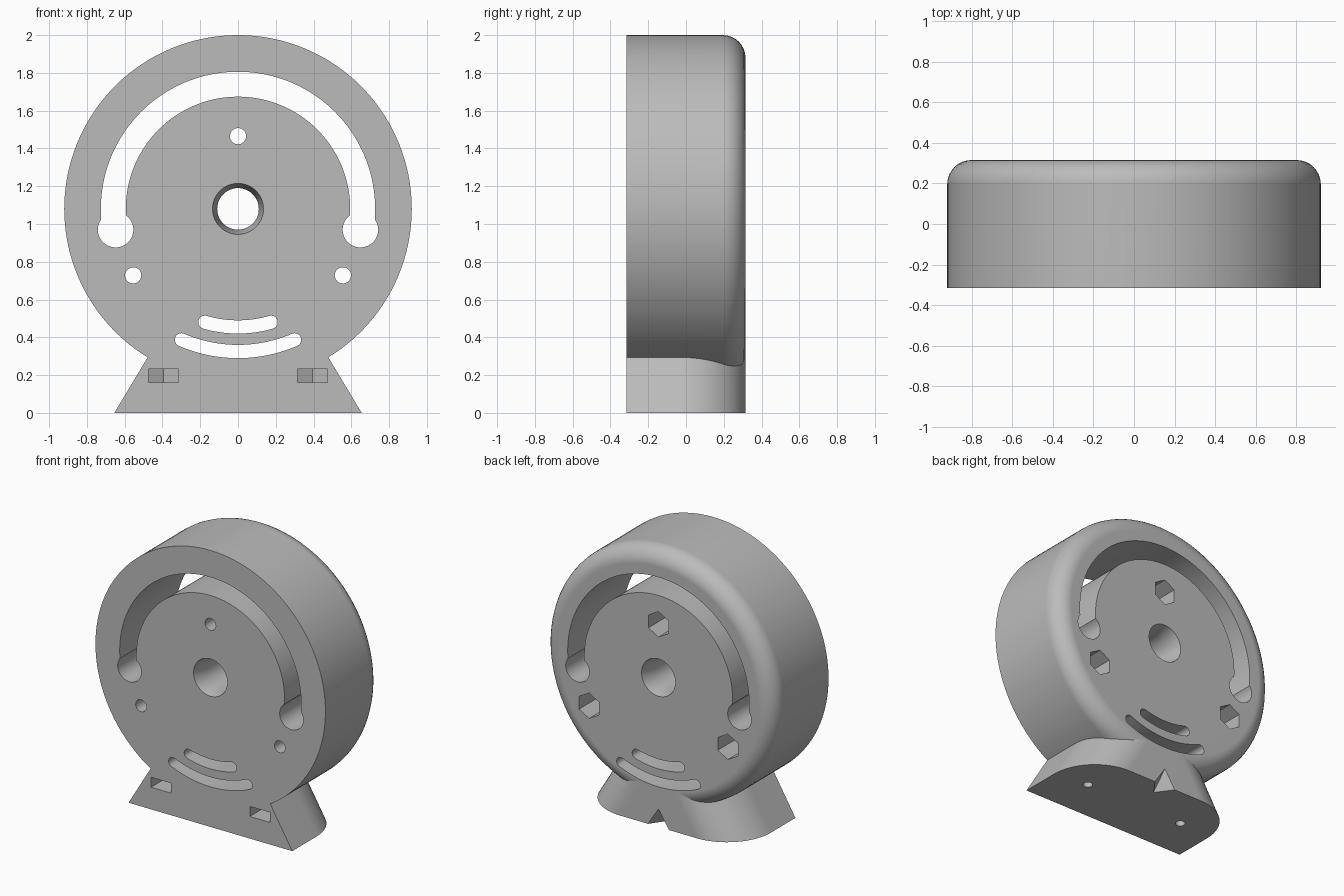
import bpy, bmesh
from math import sin, cos, pi, radians

cube = bpy.data.objects.get("Cube")
if cube:
    bpy.data.objects.remove(cube, do_unlink=True)

HUB = 1.08        # height of the disc centre
RADIUS = 0.92
HALF = 0.315      # half of the depth
ROUND = 0.12      # rounding of the rear rim
THROUGH = 0.5     # cutters reach past both faces

grey = bpy.data.materials.new("grey_plastic")
grey.use_nodes = True
grey.diffuse_color = (0.5, 0.5, 0.5, 1)
grey.node_tree.nodes["Principled BSDF"].inputs["Base Color"].default_value = (0.5, 0.5, 0.5, 1)


def loft(name, rings):
    """Closed solid through rings of equal point count."""
    bm = bmesh.new()
    loops = [[bm.verts.new(p) for p in ring] for ring in rings]
    n = len(loops[0])
    for a, b in zip(loops, loops[1:]):
        for i in range(n):
            j = (i + 1) % n
            bm.faces.new((a[i], a[j], b[j], b[i]))
    bm.faces.new(loops[0])
    bm.faces.new(loops[-1])
    bmesh.ops.recalc_face_normals(bm, faces=bm.faces)
    mesh = bpy.data.meshes.new(name)
    bm.to_mesh(mesh)
    bm.free()
    obj = bpy.data.objects.new(name, mesh)
    mesh.materials.append(grey)
    bpy.context.collection.objects.link(obj)
    return obj


def circle(r, n, start=0.0):
    return [(r * cos(start + 2 * pi * i / n), r * sin(start + 2 * pi * i / n)) for i in range(n)]


def turned(name, profile, x=0.0, z=HUB, n=64, start=0.0):
    """Round solid along y from (radius, y) pairs."""
    return loft(name, [[(x + u, y, z + v) for u, v in circle(r, n, start)] for r, y in profile])


def upright(name, r, x, y, z0, z1, n=32, start=0.0):
    return loft(name, [[(x + u, y + v, z) for u, v in circle(r, n, start)] for z in (z0, z1)])


def arc_slot(name, r, half_width, a0, a1, n):
    """Curved slot about the hub with rounded ends, angles in degrees."""
    a0, a1 = radians(a0), radians(a1)
    pts = []
    for i in range(n + 1):
        a = a0 + (a1 - a0) * i / n
        pts.append(((r + half_width) * cos(a), (r + half_width) * sin(a)))
    for end, turn in ((a1, 0), (a0, pi)):
        for i in range(1, 10):
            t = end + turn + pi * i / 10
            pts.append((r * cos(end) + half_width * cos(t), r * sin(end) + half_width * sin(t)))
        if turn == 0:
            for i in range(n + 1):
                a = a1 + (a0 - a1) * i / n
                pts.append(((r - half_width) * cos(a), (r - half_width) * sin(a)))
    return loft(name, [[(x, y, HUB + z) for x, z in pts] for y in (-THROUGH, THROUGH)])


def combine(target, tool, operation):
    mod = target.modifiers.new(operation.lower(), 'BOOLEAN')
    mod.operation, mod.solver, mod.object = operation, 'EXACT', tool
    bpy.context.view_layer.objects.active = target
    bpy.ops.object.modifier_apply(modifier=mod.name)
    bpy.data.objects.remove(tool, do_unlink=True)


# Disc with a rounded rear rim
profile = [(RADIUS, -HALF)]
for i in range(9):
    a = pi / 2 * i / 8
    profile.append((RADIUS - ROUND + ROUND * cos(a), HALF - ROUND + ROUND * sin(a)))
body = turned("wheel_stand", profile, n=128)


# Flared foot with rounded rear corners
def foot_plan(z, corner=0.35):
    w = 0.655 - 0.6 * z
    right = [(w, -HALF)]
    for i in range(17):
        a = pi / 2 * i / 16
        right.append((w - corner + corner * cos(a), HALF - corner + corner * sin(a)))
    return [(x, y, z) for x, y in right] + [(-x, y, z) for x, y in reversed(right)]


combine(body, loft("foot", [foot_plan(0), foot_plan(0.42)]), 'UNION')

# Large curved slot with round pockets at its ends
cutters = [arc_slot("main_slot", 0.66, 0.066, -9, 189, 96)]
for side in (-1, 1):
    cutters.append(turned("slot_end", [(0.094, -THROUGH), (0.094, THROUGH)], side * 0.648, 0.97))

# Two small curved slots near the bottom
for r, spread in ((0.625, 16.3), (0.755, 23.4)):
    cutters.append(arc_slot("lower_slot", r, 0.035, 270 - spread, 270 + spread, 24))

# Central bore, flared toward both faces
cutters.append(turned("bore", [(0.135, -THROUGH), (0.135, -HALF), (0.11, -0.2),
                               (0.11, 0.2), (0.135, HALF), (0.135, THROUGH)]))

# Bolt holes with hexagonal nut pockets at the rear
for x, z in ((0, 1.465), (-0.555, 0.728), (0.555, 0.728)):
    cutters.append(turned("bolt_hole", [(0.043, -THROUGH), (0.043, THROUGH)], x, z, 32))
    cutters.append(turned("nut_pocket", [(0.092, 0.1), (0.092, THROUGH)], x, z, 6, pi / 6))

# Foot screw holes and nut slots open to the front
for side in (-1, 1):
    x = side * 0.395
    cutters.append(upright("screw_hole", 0.032, x, 0, -0.1, 0.2))
    plan = [(-0.08, -THROUGH), (0.08, -THROUGH), (0.08, 0.046), (0, 0.092), (-0.08, 0.046)]
    cutters.append(loft("nut_slot", [[(x + u, v, z) for u, v in plan] for z in (0.16, 0.232)]))


# Tapering cable notch at the rear of the foot
def notch_ring(y, scale):
    return [(-0.085 * scale, y, -0.001), (0.085 * scale, y, -0.001), (0, y, 0.13 * scale)]


cutters.append(loft("cable_notch", [notch_ring(0.2, 0.02), notch_ring(HALF + 0.01, 1.08)]))

for tool in cutters:
    combine(body, tool, 'DIFFERENCE')

# Smooth shading with crisp edges
bpy.ops.object.select_all(action='DESELECT')
body.select_set(True)
bpy.context.view_layer.objects.active = body
bpy.ops.object.shade_smooth_by_angle(angle=radians(30))
weighted = body.modifiers.new("even_shading", 'WEIGHTED_NORMAL')
weighted.keep_sharp = True
